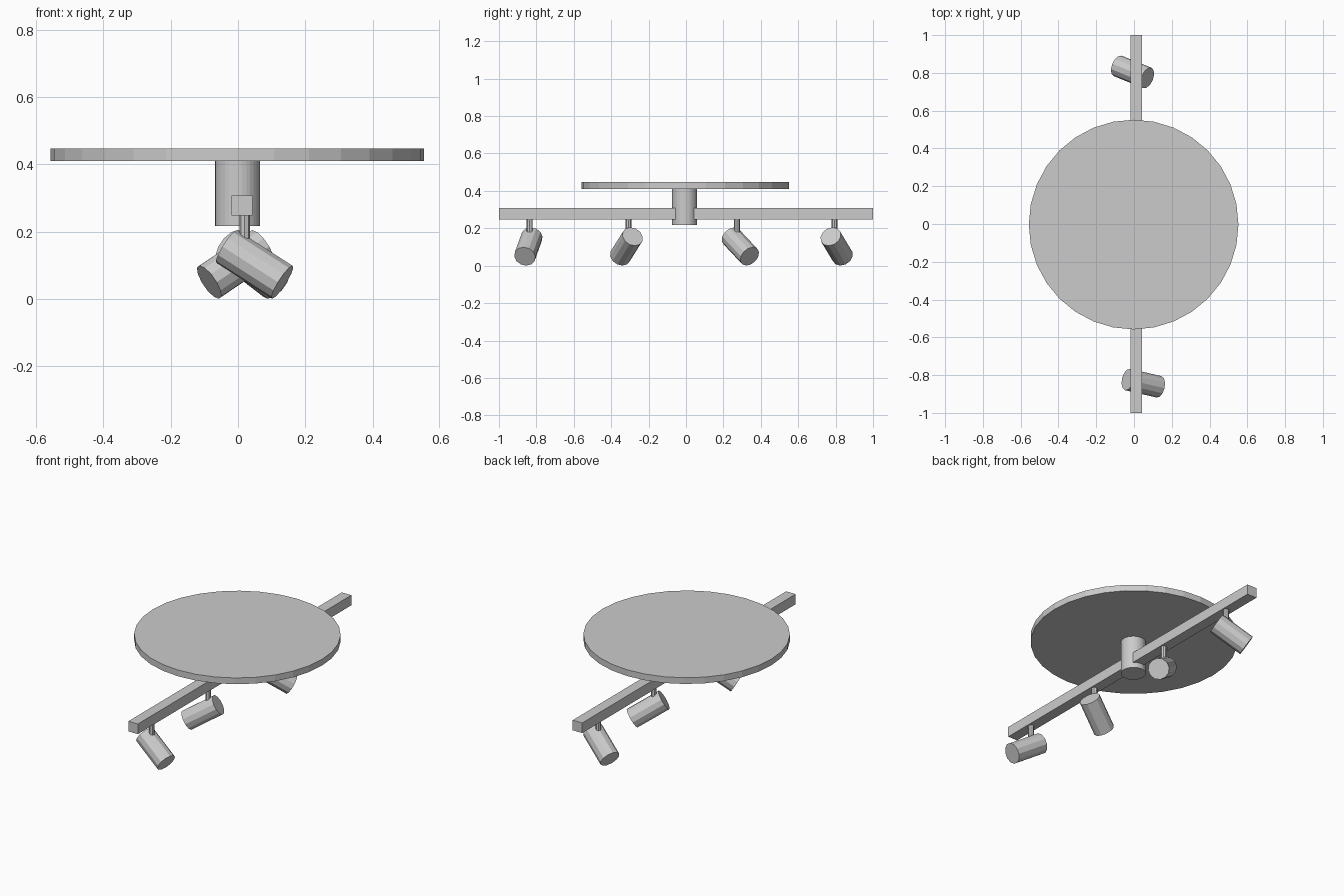
import bpy
from math import radians, cos, sin
from mathutils import Vector

if "Cube" in bpy.data.objects:
    bpy.data.objects.remove(bpy.data.objects["Cube"])


def cylinder(name, start, end, radius, sides):
    """Flat-shaded cylinder between two points."""
    a, b = Vector(start), Vector(end)
    axis = b - a
    bpy.ops.mesh.primitive_cylinder_add(
        vertices=sides, radius=radius, depth=axis.length, location=(a + b) / 2,
        rotation=axis.to_track_quat('Z', 'Y').to_euler())
    bpy.context.object.name = name


# ceiling plate and central stem
cylinder("ceiling_plate", (-0.002, -0.003, 0.41), (-0.002, -0.003, 0.447), 0.555, 32)
cylinder("stem", (-0.001, -0.007, 0.217), (-0.001, -0.007, 0.41), 0.067, 32)

# long rail
bpy.ops.mesh.primitive_cube_add(size=1, location=(0.012, 0, 0.278))
rail = bpy.context.object
rail.name = "rail"
rail.scale = (0.062, 2.0, 0.06)

# swivelling spotlights: (position along rail, heading in degrees)
LENGTH, DROP, FLAT = 0.2, 0.53, 0.848
spots = [(-0.836, -13), (-0.307, 203), (0.273, 36), (0.794, 158)]
for i, (y, heading) in enumerate(spots, 1):
    h = radians(heading)
    axis = Vector((FLAT * cos(h), FLAT * sin(h), -DROP))
    flat = Vector((cos(h), sin(h), 0))
    centre = Vector((0.02, y, 0.103)) + flat * 0.03
    cylinder(f"spot_pin_{i}", (0.02, y, 0.13), (0.02, y, 0.255), 0.016, 8)
    cylinder(f"spot_head_{i}", centre - axis * LENGTH / 2,
             centre + axis * LENGTH / 2, 0.058, 12)
